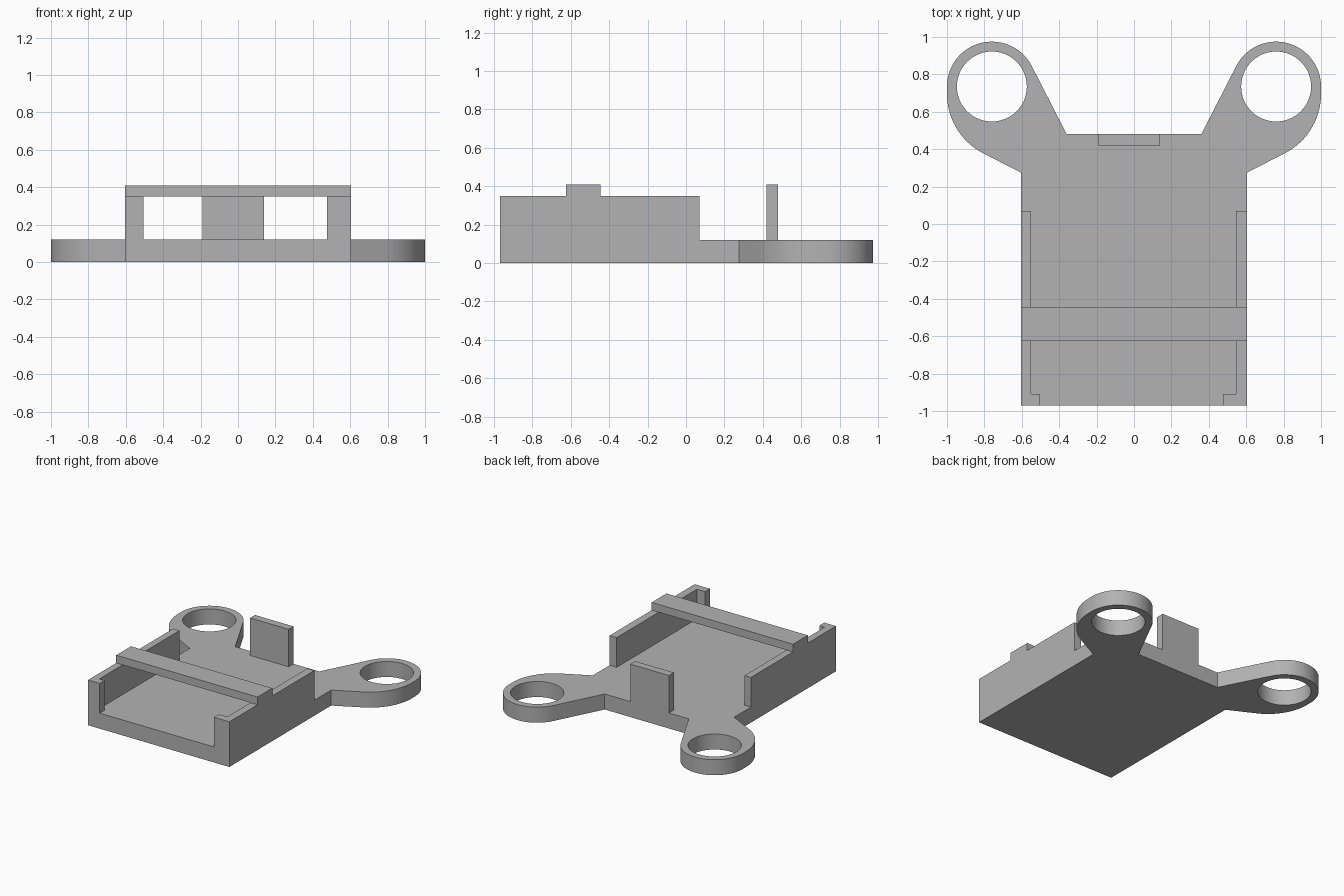
import bpy
import bmesh
from math import sin, cos, radians

cube = bpy.data.objects.get("Cube")
if cube:
    bpy.data.objects.remove(cube, do_unlink=True)

grey = bpy.data.materials.new("plain grey")
grey.use_nodes = True
grey.diffuse_color = (0.45, 0.45, 0.45, 1)
grey.node_tree.nodes["Principled BSDF"].inputs["Base Color"].default_value = (0.45, 0.45, 0.45, 1)

FLOOR, WALL, TOP = 0.12, 0.35, 0.41
SIDE, FRONT, BACK = 0.605, -0.97, 0.48
RING_X, RING_Y, RING_R, HOLE_R = 0.76, 0.735, 0.24, 0.187


def arc(cx, cy, r, start, end, steps):
    angles = [radians(start + (end - start) * i / steps) for i in range(steps + 1)]
    return [(cx + r * cos(a), cy + r * sin(a)) for a in angles]


def mirror(points):
    return [(-x, y) for x, y in reversed(points)]


def plate(name, loops, z0, z1):
    """Fill closed outlines (later loops are holes) and extrude them upward."""
    bm = bmesh.new()
    edges = []
    for loop in loops:
        verts = [bm.verts.new((x, y, z0)) for x, y in loop]
        edges += [bm.edges.new((v, verts[i - 1])) for i, v in enumerate(verts)]
    bmesh.ops.triangle_fill(bm, edges=edges, use_beauty=True)
    grown = bmesh.ops.extrude_face_region(bm, geom=bm.faces[:], use_keep_orig=True)
    lifted = [g for g in grown["geom"] if isinstance(g, bmesh.types.BMVert)]
    bmesh.ops.translate(bm, vec=(0, 0, z1 - z0), verts=lifted)
    bmesh.ops.recalc_face_normals(bm, faces=bm.faces[:])
    mesh = bpy.data.meshes.new(name)
    bm.to_mesh(mesh)
    bm.free()
    mesh.materials.append(grey)
    obj = bpy.data.objects.new(name, mesh)
    bpy.context.scene.collection.objects.link(obj)
    return obj


def box(name, x0, x1, y0, y1, z0, z1):
    return plate(name, [[(x0, y0), (x1, y0), (x1, y1), (x0, y1)]], z0, z1)


# Base plate with two ringed arms, outlined counter-clockwise on the +x half
half = [(SIDE, FRONT), (SIDE, 0.275)]
half += arc(1 - 0.356, 0.695, 0.356, -64.5, 0, 20)
half += arc(RING_X, RING_Y, RING_R, 0, 153, 40)
half += [(0.36, BACK)]
hole = arc(RING_X, RING_Y, HOLE_R, 0, 360, 64)[:-1]
base = plate("base_with_arms", [half + mirror(half), hole, mirror(hole)], 0, FLOOR)
bpy.context.view_layer.objects.active = base
base.select_set(True)
bpy.ops.object.shade_smooth_by_angle(angle=radians(25))

# Side walls, each with a small lip turned inward at the front
for name, side, inner, lip in (("left_wall", SIDE, 0.545, 0.475),
                               ("right_wall", -SIDE, -0.55, -0.505)):
    outline = [(side, FRONT), (side, 0.07), (inner, 0.07),
               (inner, -0.91), (lip, -0.91), (lip, FRONT)]
    plate(name, [outline], FLOOR, WALL)

# Cross bar over the walls and the upright tab at the back
box("cross_bar", -SIDE, SIDE, -0.625, -0.445, WALL, TOP)
box("back_tab", -0.19, 0.14, 0.42, BACK, FLOOR, TOP)
